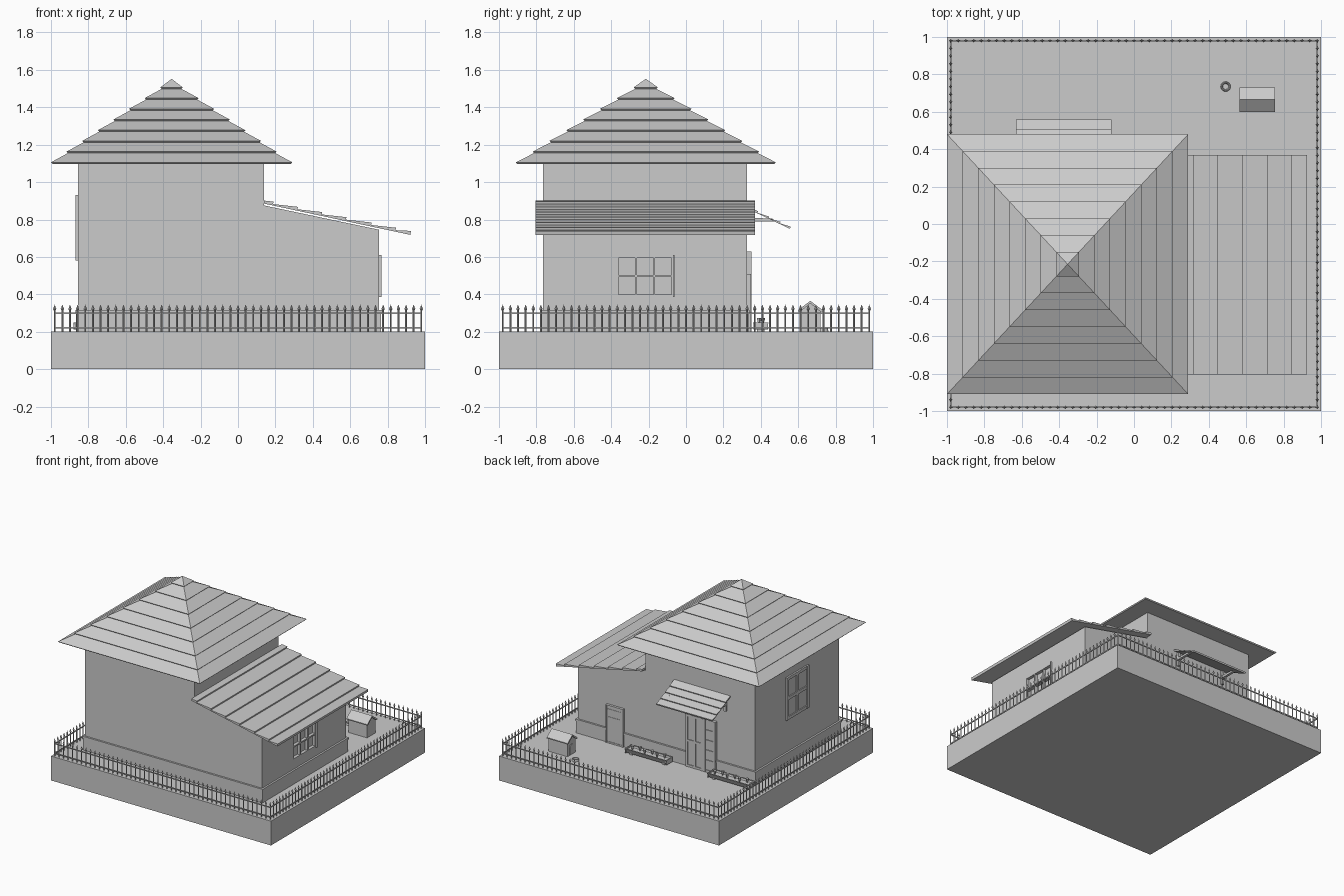
import bpy
import bmesh
from math import pi
from mathutils import Matrix, Vector

cube = bpy.data.objects.get("Cube")
if cube:
    bpy.data.objects.remove(cube, do_unlink=True)

grey = bpy.data.materials.new("plain_grey")
grey.use_nodes = True
GREY = (0.6, 0.6, 0.6, 1)
grey.diffuse_color = GREY
grey.node_tree.nodes["Principled BSDF"].inputs["Base Color"].default_value = GREY


def finish(name, bm):
    bmesh.ops.recalc_face_normals(bm, faces=bm.faces)
    mesh = bpy.data.meshes.new(name)
    bm.to_mesh(mesh)
    bm.free()
    mesh.materials.append(grey)
    ob = bpy.data.objects.new(name, mesh)
    bpy.context.scene.collection.objects.link(ob)
    return ob


def add_box(bm, a, b):
    a, b = Vector(a), Vector(b)
    size = [abs(q - p) for p, q in zip(a, b)]
    m = Matrix.Translation((a + b) / 2) @ Matrix.Diagonal((*size, 1))
    bmesh.ops.create_cube(bm, size=1, matrix=m)


def boxes(name, pairs):
    bm = bmesh.new()
    for a, b in pairs:
        add_box(bm, a, b)
    return finish(name, bm)


def prism(name, profile, axis, a, b):
    """Extrude a side profile (horizontal, z) along x or y."""
    bm = bmesh.new()
    place = (lambda p, t: (t, p[0], p[1])) if axis == "x" else (lambda p, t: (p[0], t, p[1]))
    rings = [[bm.verts.new(place(p, t)) for p in profile] for t in (a, b)]
    bm.faces.new(rings[0])
    bm.faces.new(rings[1])
    n = len(profile)
    for i in range(n):
        j = (i + 1) % n
        bm.faces.new((rings[0][i], rings[0][j], rings[1][j], rings[1][i]))
    return finish(name, bm)


def shingles(start, end, steps, thin, thick):
    """Sawtooth profile of overlapping boards along a sloping underside."""
    (h0, z0), (h1, z1) = start, end
    line = lambda h: z0 + (z1 - z0) * (h - h0) / (h1 - h0)
    pts = [(h1 - 0.004, z1), (h0, z0), (h0, z0 + thin + 0.008)]
    for h in steps:
        pts.append((h, line(h) + thick))
        if h != steps[-1]:
            pts.append((h - 0.003, line(h) + thin))
    return pts


def grid_bars(place, u0, u1, z0, z1, cols, rows, depth, bar):
    """Frame with glazing bars; place maps (along wall, out of wall, z)."""
    out = []
    for i in range(cols + 1):
        u = u0 + (u1 - u0 - bar) * i / cols
        out.append((place(u, 0, z0), place(u + bar, depth, z1)))
    for j in range(rows + 1):
        z = z0 + (z1 - z0 - bar) * j / rows
        out.append((place(u0, 0, z), place(u1, depth * 0.9, z + bar)))
    return out


# Ground block
boxes("ground_base", [((-1, -1, 0), (1, 1, 0.2))])

# House walls: tall block with a lower wing
X0, X1, Y0, Y1 = -0.855, 0.755, -0.765, 0.325
walls = prism("house_walls", [(X0, 0.2), (X1, 0.2), (X1, 0.745), (0.14, 0.875),
                              (0.14, 1.104), (X0, 1.104)], "y", Y0, Y1)

# Six recessed panes in the wing wall
panes = []
for c in range(3):
    for r in range(2):
        y, z = -0.36 + c * 0.097, 0.4 + r * 0.103
        panes.append(((X1 - 0.025, y, z), (X1 + 0.05, y + 0.088, z + 0.092)))
cutter = boxes("pane_cutter", panes)
cutter.hide_render = True
cutter.hide_viewport = True
cut = walls.modifiers.new("panes", "BOOLEAN")
cut.operation = "DIFFERENCE"
cut.solver = "EXACT"
cut.object = cutter
boxes("wing_window_jamb", [((X1, -0.07, 0.385), (X1 + 0.012, -0.062, 0.61))])

# Plinth and its cap
for name, grow, za, zb in (("plinth", 0.01, 0.2, 0.3), ("plinth_cap", 0.015, 0.3, 0.315)):
    boxes(name, [((X0 - grow, Y0 - grow, za), (X1 + grow, Y1 + grow, zb))])

# Stepped hip roof
bm = bmesh.new()
cx, cy, hx, hy = -0.355, -0.215, 0.645, 0.695
levels = []
for i in range(8):
    f, z = 1 - 0.1295 * i, 1.106 + 0.0572 * i
    levels += [(f - 0.011, z - 0.008), (f, z)]
prev = None
for f, z in levels:
    ring = [bm.verts.new((cx + sx * hx * f, cy + sy * hy * f, z))
            for sx, sy in ((-1, -1), (1, -1), (1, 1), (-1, 1))]
    if prev is None:
        bm.faces.new(ring)
    else:
        for k in range(4):
            m = (k + 1) % 4
            bm.faces.new((prev[k], prev[m], ring[m], ring[k]))
    prev = ring
apex = bm.verts.new((cx, cy, 1.552))
for k in range(4):
    bm.faces.new((prev[k], prev[(k + 1) % 4], apex))
finish("main_roof", bm)

# Lean-to roof and door canopy
prism("wing_roof", shingles((0.14, 0.885), (0.925, 0.718),
                            (0.19, 0.32, 0.45, 0.58, 0.715, 0.845, 0.925), 0.008, 0.021),
      "y", -0.805, 0.37)
prism("door_canopy", shingles((Y1, 0.86), (0.56, 0.75), (0.385, 0.445, 0.505, 0.56), 0.004, 0.012),
      "x", -0.63, -0.12)
for side, x in (("left", -0.17), ("right", -0.6)):
    prism("canopy_bracket_" + side, [(Y1, 0.79), (Y1, 0.81), (0.46, 0.805), (0.48, 0.79)],
          "x", x, x + 0.02)
    boxes("canopy_post_" + side, [((x, Y1, 0.74), (x + 0.02, Y1 + 0.015, 0.855))])

# Side window
side = lambda u, d, z: (X0 - d, u, z)
boxes("side_window", grid_bars(side, -0.36, -0.07, 0.58, 0.93, 2, 2, 0.014, 0.025)
      + [(side(-0.36, 0, 0.58), side(-0.07, 0.004, 0.93))])

# Back doors
back = lambda u, d, z: (u, Y1 + d, z)
boxes("plain_door", grid_bars(back, 0.33, 0.49, 0.2, 0.51, 1, 1, 0.022, 0.012)
      + [(back(0.33, 0, 0.2), back(0.49, 0.016, 0.51))])
boxes("plain_door_hatch", grid_bars(back, 0.35, 0.47, 0.41, 0.48, 1, 1, 0.021, 0.006))
boxes("glazed_door", grid_bars(back, -0.4, -0.24, 0.2, 0.63, 2, 2, 0.024, 0.018)
      + [(back(-0.4, 0, 0.2), back(-0.24, 0.016, 0.63))])
boxes("door_sidelight", grid_bars(back, -0.51, -0.4, 0.2, 0.63, 1, 5, 0.024, 0.018)
      + [(back(-0.51, 0, 0.2), back(-0.4, 0.016, 0.63))])

# Planters with soil and sprigs
trough = [(0.375, 0.212), (0.425, 0.212), (0.443, 0.25), (0.433, 0.25), (0.428, 0.238),
          (0.372, 0.238), (0.367, 0.25), (0.357, 0.25)]
for name, xa in (("planter_left", -0.13), ("planter_right", -0.88)):
    xb = xa + 0.38
    prism(name, trough, "x", xa, xb)
    parts = [((x, 0.362, 0.212), (x + 0.008, 0.438, 0.25)) for x in (xa, xb - 0.008)]
    parts += [((x, 0.38, 0.2), (x + 0.025, 0.42, 0.214)) for x in (xa + 0.03, xb - 0.055)]
    boxes(name + "_ends_and_feet", parts)
    bm = bmesh.new()
    for i in range(6):
        spot = (xa + 0.05 + i * 0.056, 0.39 + 0.02 * (i % 2), 0.256)
        bmesh.ops.create_cone(bm, cap_ends=True, segments=5, radius1=0.004, radius2=0.014,
                              depth=0.035, matrix=Matrix.Translation(spot))
    finish(name + "_sprigs", bm)

# Pet house with arched opening plate, and bowl
prism("pet_house", [(0.612, 0.2), (0.718, 0.2), (0.718, 0.315), (0.665, 0.352), (0.612, 0.315)],
      "x", 0.575, 0.745)
prism("pet_house_roof", [(0.6, 0.308), (0.612, 0.308), (0.665, 0.352), (0.718, 0.308),
                         (0.73, 0.308), (0.73, 0.316), (0.665, 0.365), (0.6, 0.316)],
      "x", 0.565, 0.755)
prism("pet_house_opening", [(0.638, 0.205), (0.692, 0.205), (0.692, 0.265), (0.68, 0.285),
                            (0.65, 0.285), (0.638, 0.265)], "x", 0.57, 0.576)
bm = bmesh.new()
rim = None
for r, z in ((0.027, 0.2), (0.024, 0.216), (0.019, 0.216), (0.015, 0.206)):
    ring = bmesh.ops.create_circle(bm, segments=16, radius=r,
                                   matrix=Matrix.Translation((0.49, 0.735, z)))["verts"]
    if rim:
        for k in range(16):
            m = (k + 1) % 16
            bm.faces.new((rim[k], rim[m], ring[m], ring[k]))
    rim = ring
bm.faces.new(rim)
finish("food_bowl", bm)

# Perimeter fence: spear-tipped pickets and two rails
bm = bmesh.new()
E, N = 0.98, 48
for turn in range(4):
    rot = Matrix.Rotation(turn * pi / 2, 4, "Z")
    for i in range(N):
        at = rot @ Matrix.Translation((-E + 2 * E * i / N, -E, 0))
        for r1, r2, za, zb in ((0.005, 0.005, 0.2, 0.315), (0.004, 0.009, 0.312, 0.322),
                               (0.009, 0.0, 0.322, 0.345)):
            bmesh.ops.create_cone(bm, cap_ends=True, segments=4, radius1=r1, radius2=r2,
                                  depth=zb - za,
                                  matrix=at @ Matrix.Translation((0, 0, (za + zb) / 2)))
    for z in (0.222, 0.3):
        m = rot @ Matrix.Translation((0, -E, z)) @ Matrix.Diagonal((2 * E, 0.006, 0.008, 1))
        bmesh.ops.create_cube(bm, size=1, matrix=m)
finish("fence", bm)
